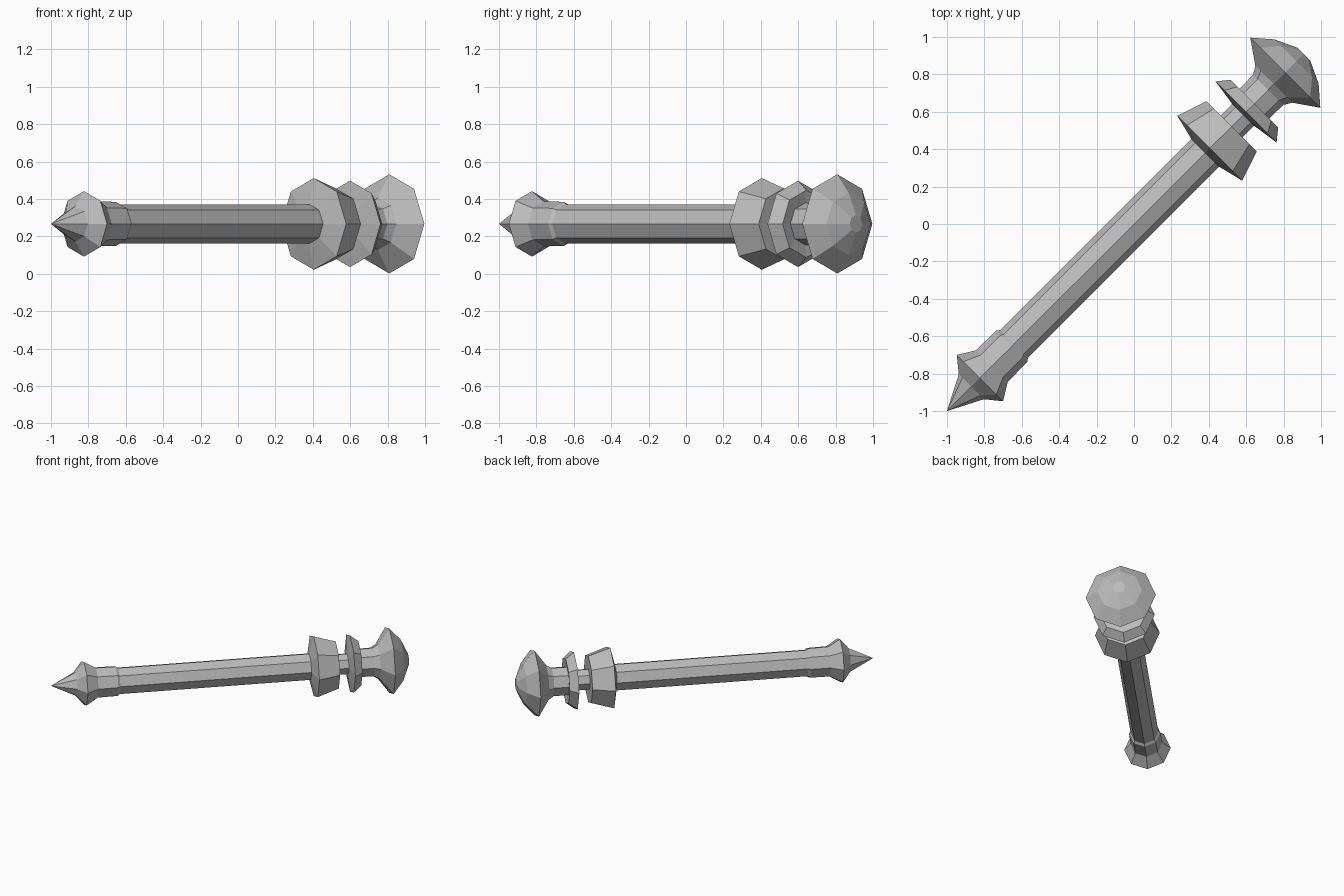
import bpy, bmesh, math
from mathutils import Matrix, Vector

cube = bpy.data.objects.get("Cube")
if cube:
    bpy.data.objects.remove(cube, do_unlink=True)

SIDES = 8
AXIS_HEIGHT = 0.267

grey = bpy.data.materials.new("stone_grey")
grey.use_nodes = True
colour = (0.5, 0.5, 0.5, 1)
grey.diffuse_color = colour
grey.node_tree.nodes["Principled BSDF"].inputs["Base Color"].default_value = colour

# Lays the local z axis along the horizontal diagonal, with ridges up and sideways
along = Vector((1, 1, 0)).normalized()
up = Vector((0, 0, 1))
side = along.cross(up)
LAY = Matrix((side, up, along)).transposed()
if LAY.determinant() < 0:
    LAY = Matrix((-side, up, along)).transposed()


def turned(name, profile):
    """Eight-sided turned part from (distance along axis, radius) pairs."""
    bm = bmesh.new()
    rings = []
    for dist, radius in profile:
        count = SIDES if radius else 1
        ring = []
        for i in range(count):
            a = math.tau * i / SIDES
            p = Vector((radius * math.cos(a), radius * math.sin(a), dist))
            ring.append(bm.verts.new(LAY @ p))
        rings.append(ring)
    for low, high in zip(rings, rings[1:]):
        for i in range(SIDES):
            j = (i + 1) % SIDES
            if len(low) == 1:
                bm.faces.new((low[0], high[j], high[i]))
            else:
                bm.faces.new((low[i], low[j], high[j], high[i]))
    for ring in (rings[0], rings[-1]):
        if len(ring) > 1:
            bm.faces.new(ring)
    bmesh.ops.recalc_face_normals(bm, faces=bm.faces)
    mesh = bpy.data.meshes.new(name)
    bm.to_mesh(mesh)
    bm.free()
    mesh.materials.append(grey)
    obj = bpy.data.objects.new(name, mesh)
    obj.location.z = AXIS_HEIGHT
    bpy.context.collection.objects.link(obj)
    return obj


# Pointed foot with a wide ridge and a collar around the shaft
turned("pointed_foot", [(-1.414, 0), (-1.23, 0.095), (-1.165, 0.175),
                        (-1.075, 0.12), (-0.925, 0.118), (-0.907, 0.105)])
# Long straight handle
turned("shaft", [(-0.92, 0.105), (0.56, 0.105)])
# Large tapered guard
turned("guard", [(0.538, 0.104), (0.573, 0.245), (0.739, 0.19), (0.739, 0.08)])
# Thin neck between guard and ring
turned("neck", [(0.72, 0.082), (0.86, 0.082)])
# Thin flared ring
turned("ring", [(0.825, 0.08), (0.847, 0.231), (0.91, 0.18), (0.9, 0.1)])
# Flared mushroom head
turned("head", [(0.89, 0.112), (1.015, 0.114), (1.057, 0.14), (1.144, 0.265),
                (1.229, 0.167), (1.285, 0.047)])
